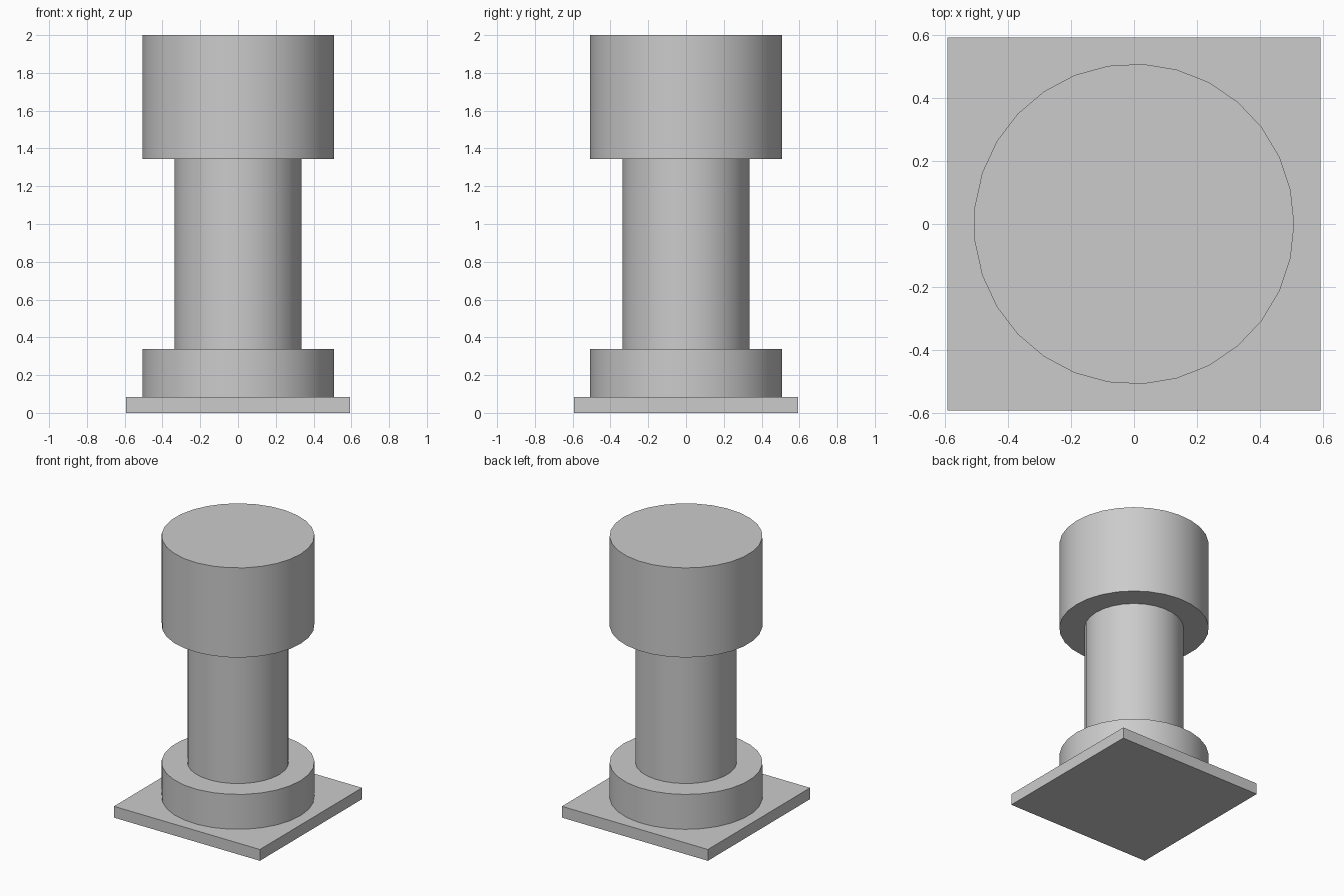
import bpy
import bmesh
import math
from mathutils import Matrix

cube = bpy.data.objects.get("Cube")
if cube:
    bpy.data.objects.remove(cube, do_unlink=True)

SIDES = 29

# One plain grey for the whole model
grey = bpy.data.materials.new("plain_grey")
grey.use_nodes = True
colour = (0.6, 0.6, 0.6, 1)
grey.diffuse_color = colour
grey.node_tree.nodes["Principled BSDF"].inputs["Base Color"].default_value = colour


def add_object(name, bm):
    bmesh.ops.recalc_face_normals(bm, faces=bm.faces)
    mesh = bpy.data.meshes.new(name)
    bm.to_mesh(mesh)
    bm.free()
    mesh.materials.append(grey)
    obj = bpy.data.objects.new(name, mesh)
    bpy.context.collection.objects.link(obj)
    return obj


def slab(name, width, bottom, top):
    bm = bmesh.new()
    place = Matrix.Translation((0, 0, (bottom + top) / 2))
    size = Matrix.Diagonal((width, width, top - bottom, 1))
    bmesh.ops.create_cube(bm, size=1, matrix=place @ size)
    return add_object(name, bm)


def drum(name, radius, bottom, top):
    # Disc with a corner on +x, extruded upwards
    bm = bmesh.new()
    step = 2 * math.pi / SIDES
    ring = [bm.verts.new((radius * math.cos(i * step), radius * math.sin(i * step), bottom))
            for i in range(SIDES)]
    disc = bm.faces.new(ring)
    up = bmesh.ops.extrude_face_region(bm, geom=[disc], use_keep_orig=True)
    verts = [v for v in up["geom"] if isinstance(v, bmesh.types.BMVert)]
    bmesh.ops.translate(bm, verts=verts, vec=(0, 0, top - bottom))
    obj = add_object(name, bm)
    bpy.ops.object.select_all(action="DESELECT")
    obj.select_set(True)
    bpy.context.view_layer.objects.active = obj
    bpy.ops.object.shade_smooth_by_angle(angle=math.radians(30))
    return obj


# Square plate, low collar, shaft and wide head
slab("base_plate", 1.184, 0, 0.083)
drum("collar", 0.508, 0.083, 0.339)
drum("shaft", 0.337, 0.339, 1.343)
drum("head", 0.508, 1.343, 2)
